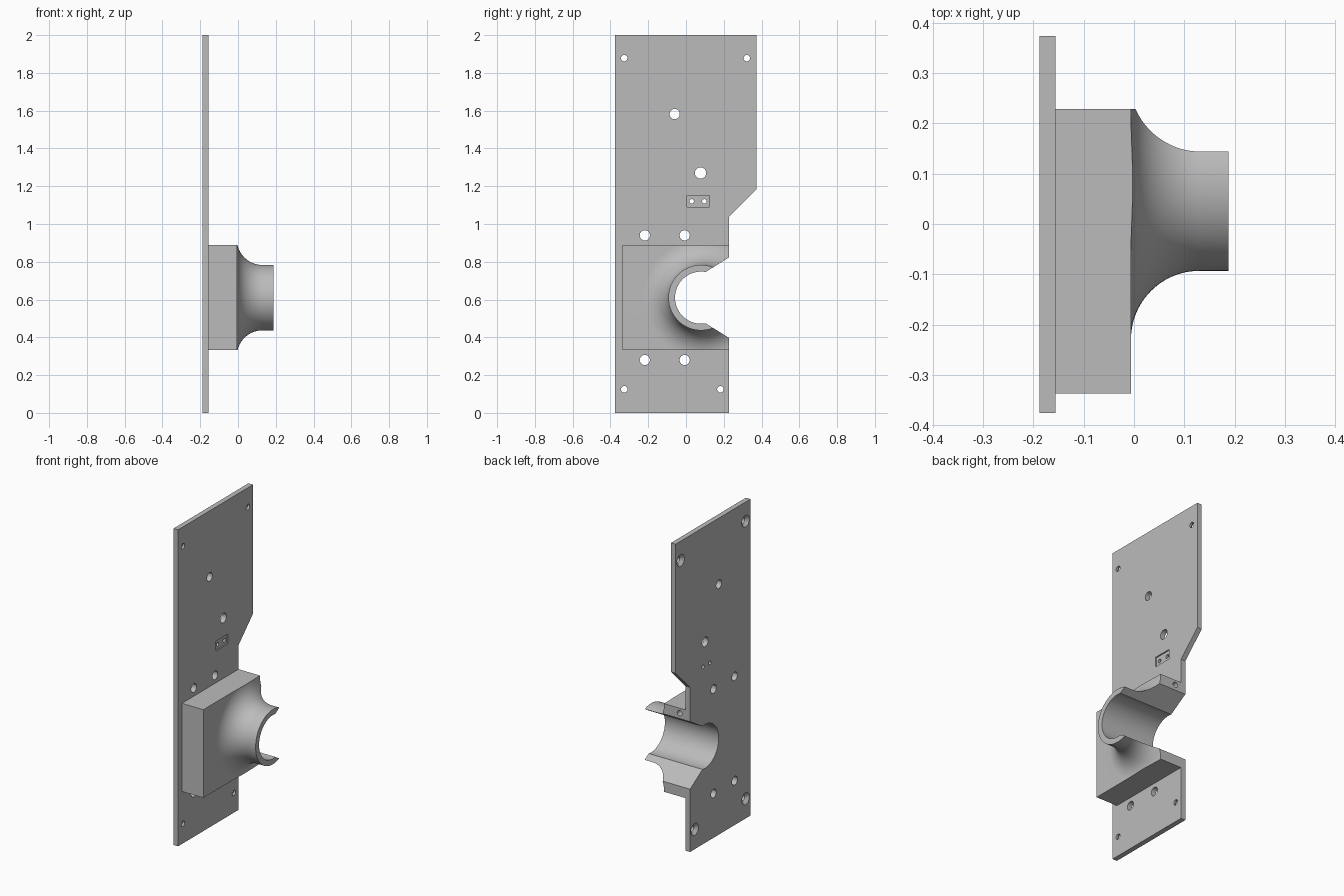
import bpy, bmesh, math
from mathutils import Matrix, Vector

if "Cube" in bpy.data.objects:
    bpy.data.objects.remove(bpy.data.objects["Cube"], do_unlink=True)

grey = bpy.data.materials.new("plain grey")
grey.use_nodes = True
grey.diffuse_color = (0.5, 0.5, 0.5, 1)
grey.node_tree.nodes["Principled BSDF"].inputs["Base Color"].default_value = (0.5, 0.5, 0.5, 1)

BACK, FACE, STEP, END = -0.188, -0.156, -0.006, 0.188   # depths along x
SIDE = 0.228                                            # cut-off side of the plate
BORE_Y, BORE_Z, BORE_R, TUBE_R = 0.08, 0.61, 0.138, 0.173


def finish(name, bm):
    bmesh.ops.recalc_face_normals(bm, faces=bm.faces)
    mesh = bpy.data.meshes.new(name)
    bm.to_mesh(mesh)
    bm.free()
    mesh.materials.append(grey)
    obj = bpy.data.objects.new(name, mesh)
    bpy.context.collection.objects.link(obj)
    return obj


def prism(name, outline, x0, x1):
    """Extrude a (y, z) outline along x."""
    bm = bmesh.new()
    face = bm.faces.new([bm.verts.new((x0, y, z)) for y, z in outline])
    new = bmesh.ops.extrude_face_region(bm, geom=[face])["geom"]
    verts = [v for v in new if isinstance(v, bmesh.types.BMVert)]
    bmesh.ops.translate(bm, vec=(x1 - x0, 0, 0), verts=verts)
    return finish(name, bm)


def rect(y0, y1, z0, z1):
    return [(y0, z0), (y1, z0), (y1, z1), (y0, z1)]


def rod(name, start, end, r0, r1, sides=32):
    """Round cutter between two points, straight or tapered."""
    a, b = Vector(start), Vector(end)
    turn = (b - a).to_track_quat("Z", "Y").to_matrix().to_4x4()
    bm = bmesh.new()
    bmesh.ops.create_cone(bm, cap_ends=True, segments=sides, radius1=r0, radius2=r1,
                          depth=(b - a).length, matrix=Matrix.Translation((a + b) / 2) @ turn)
    return finish(name, bm)


def combine(target, tool, operation="DIFFERENCE"):
    mod = target.modifiers.new(operation.lower(), "BOOLEAN")
    mod.operation, mod.object, mod.solver = operation, tool, "EXACT"
    graph = bpy.context.evaluated_depsgraph_get()
    mesh = bpy.data.meshes.new_from_object(target.evaluated_get(graph))
    target.modifiers.clear()
    target.data = mesh
    bpy.data.objects.remove(tool, do_unlink=True)


# Keyhole slot outline: round bore opening into a widening mouth
def slot():
    mouth = math.radians(80)
    steps = 72
    pts = []
    for i in range(steps + 1):
        a = mouth + (2 * math.pi - 2 * mouth) * i / steps
        pts.append((BORE_Y + BORE_R * math.cos(a), BORE_Z + BORE_R * math.sin(a)))
    pts += [(0.4, BORE_Z - 0.32), (0.4, BORE_Z + 0.32)]
    return prism("slot_cutter", pts, -0.4, 0.4)


# Backing plate with one stepped side
plate = prism("backing_plate", [(-0.375, 0), (SIDE, 0), (SIDE, 1.04), (0.373, 1.185),
                                (0.373, 2), (-0.375, 2)], BACK, FACE)
combine(plate, slot())

# Shallow rectangular recess on the face
combine(plate, prism("recess_cutter", rect(0.004, 0.124, 1.09, 1.152), FACE - 0.008, FACE + 0.1))

# Through holes: (y, z, radius)
holes = [(-0.06, 1.582, 0.027), (0.077, 1.27, 0.03), (0.03, 1.12, 0.012), (0.097, 1.12, 0.012)]
holes += [(y, z, 0.027) for y in (-0.218, -0.007) for z in (0.94, 0.28)]
corners = [(-0.327, 1.878), (0.322, 1.878), (-0.327, 0.125), (0.182, 0.125)]
holes += [(y, z, 0.017) for y, z in corners]
for y, z, r in holes:
    combine(plate, rod("hole_cutter", (BACK - 0.1, y, z), (FACE + 0.1, y, z), r, r))

# Countersinks on the back of the corner holes
for y, z in corners:
    combine(plate, rod("sink_cutter", (BACK - 0.004, y, z), (BACK + 0.02, y, z), 0.042, 0.015))

# Mount: rectangular block blending through a flared fillet into a tube
mount = prism("flared_mount", rect(-0.337, SIDE, 0.332, 0.889), FACE, END)
fillet = 0.136
profile = [(-0.3, 0), (-0.3, 0.9), (STEP, 0.9)]
for i in range(25):
    a = math.pi + math.pi / 2 * i / 24
    profile.append((STEP + fillet + fillet * math.cos(a), TUBE_R + fillet + fillet * math.sin(a)))
profile += [(0.3, TUBE_R), (0.3, 0)]
bm = bmesh.new()
ring = [bm.verts.new((x, BORE_Y, BORE_Z + r)) for x, r in profile]
edges = [bm.edges.new(pair) for pair in zip(ring, ring[1:])]
bmesh.ops.spin(bm, geom=ring + edges, cent=(0, BORE_Y, BORE_Z), axis=(1, 0, 0),
               angle=2 * math.pi, steps=96)
bmesh.ops.remove_doubles(bm, verts=bm.verts, dist=0.0001)
combine(mount, finish("flare_shape", bm), "INTERSECT")
combine(mount, slot())

# Blind screw hole in the upper end of the block
combine(mount, rod("screw_cutter", (-0.115, 0.08, 0.858), (-0.115, 0.4, 0.858), 0.017, 0.017))

# Smooth curved surfaces, keep crisp edges
bpy.ops.object.select_all(action="DESELECT")
for obj in (plate, mount):
    obj.select_set(True)
bpy.context.view_layer.objects.active = plate
bpy.ops.object.shade_smooth_by_angle(angle=math.radians(30))
